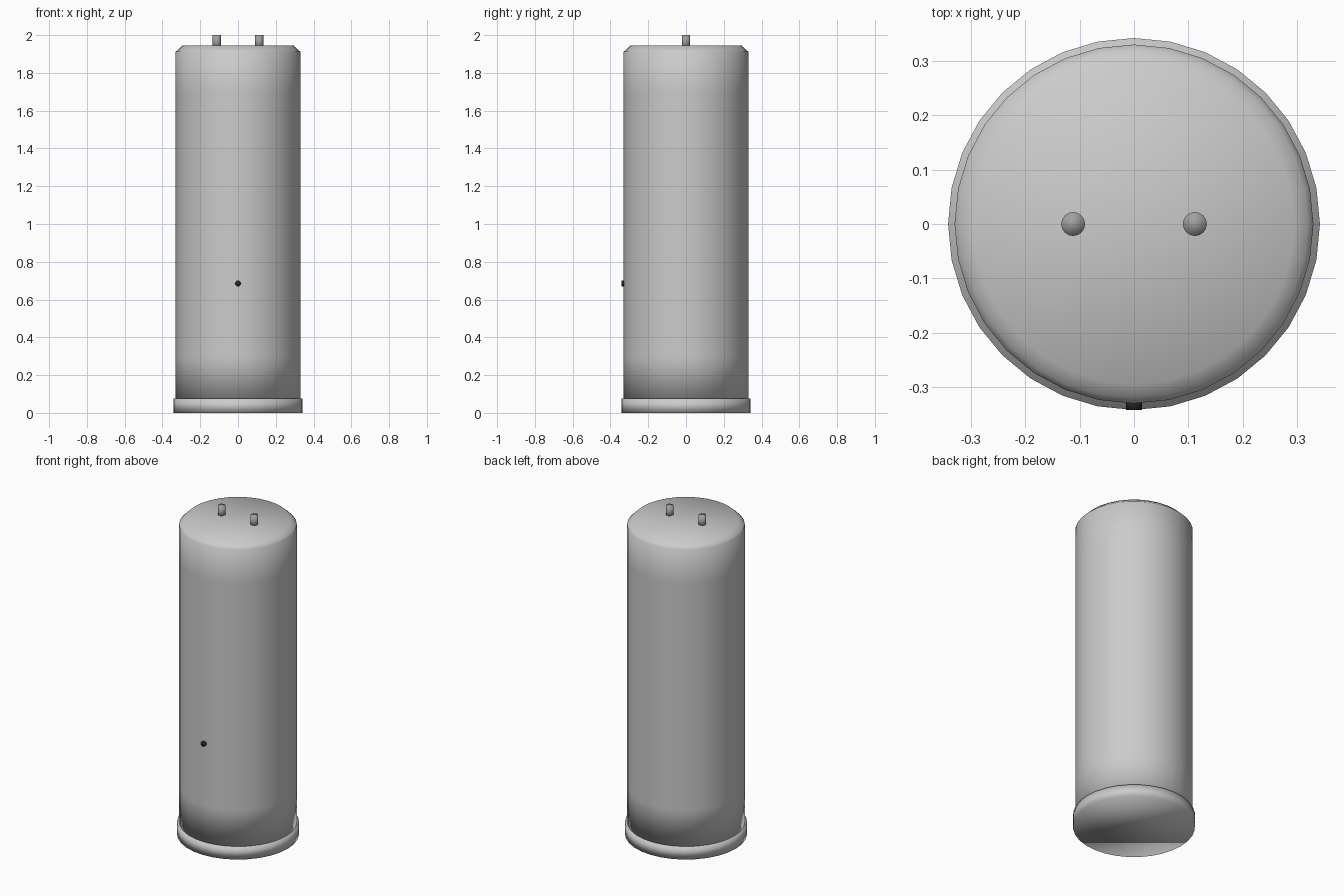
import bpy, bmesh, math
from mathutils import Matrix

if "Cube" in bpy.data.objects:
    bpy.data.objects.remove(bpy.data.objects["Cube"])

def material(name, rgb):
    m = bpy.data.materials.new(name)
    m.diffuse_color = (*rgb, 1)
    m.use_nodes = True
    m.node_tree.nodes["Principled BSDF"].inputs["Base Color"].default_value = m.diffuse_color
    return m

def lathe(name, profile, sides, mat=None, xform=Matrix()):
    """Capped solid of revolution from (radius, height) pairs, smooth shaded."""
    bm = bmesh.new()
    rings = [[bm.verts.new((r * math.cos(2 * math.pi * i / sides),
                            r * math.sin(2 * math.pi * i / sides), z))
              for i in range(sides)] for r, z in profile]
    for lo, hi in zip(rings, rings[1:]):
        for i in range(sides):
            j = (i + 1) % sides
            bm.faces.new((lo[i], lo[j], hi[j], hi[i]))
    bm.faces.new(rings[0][::-1])
    bm.faces.new(rings[-1])
    for f in bm.faces:
        f.smooth = True
    bm.transform(xform)
    me = bpy.data.meshes.new(name)
    bm.to_mesh(me)
    bm.free()
    ob = bpy.data.objects.new(name, me)
    bpy.context.collection.objects.link(ob)
    if mat:
        me.materials.append(mat)
    return ob

pipe_grey = material("pipe_grey", (0.35, 0.35, 0.35))
black = material("black", (0.02, 0.02, 0.02))

# Tank shell with bevelled top edge
lathe("tank_body", [(0.33, 0.07), (0.33, 0.30), (0.33, 1.70), (0.33, 1.912),
                    (0.32, 1.921), (0.295, 1.945)], 32)

# Base ring
lathe("base", [(0.342, 0), (0.342, 0.075)], 32)

# Inlet and outlet pipes
for side, name in ((-1, "left_pipe"), (1, "right_pipe")):
    lathe(name, [(0.022, 1.93), (0.022, 2.0)], 16, pipe_grey,
          Matrix.Translation((side * 0.112, 0, 0)))

# Small black knob on the front
lathe("front_knob", [(0.015, 0), (0.015, 0.022)], 16, black,
      Matrix.Translation((0, -0.32, 0.685)) @ Matrix.Rotation(math.pi / 2, 4, 'X'))
